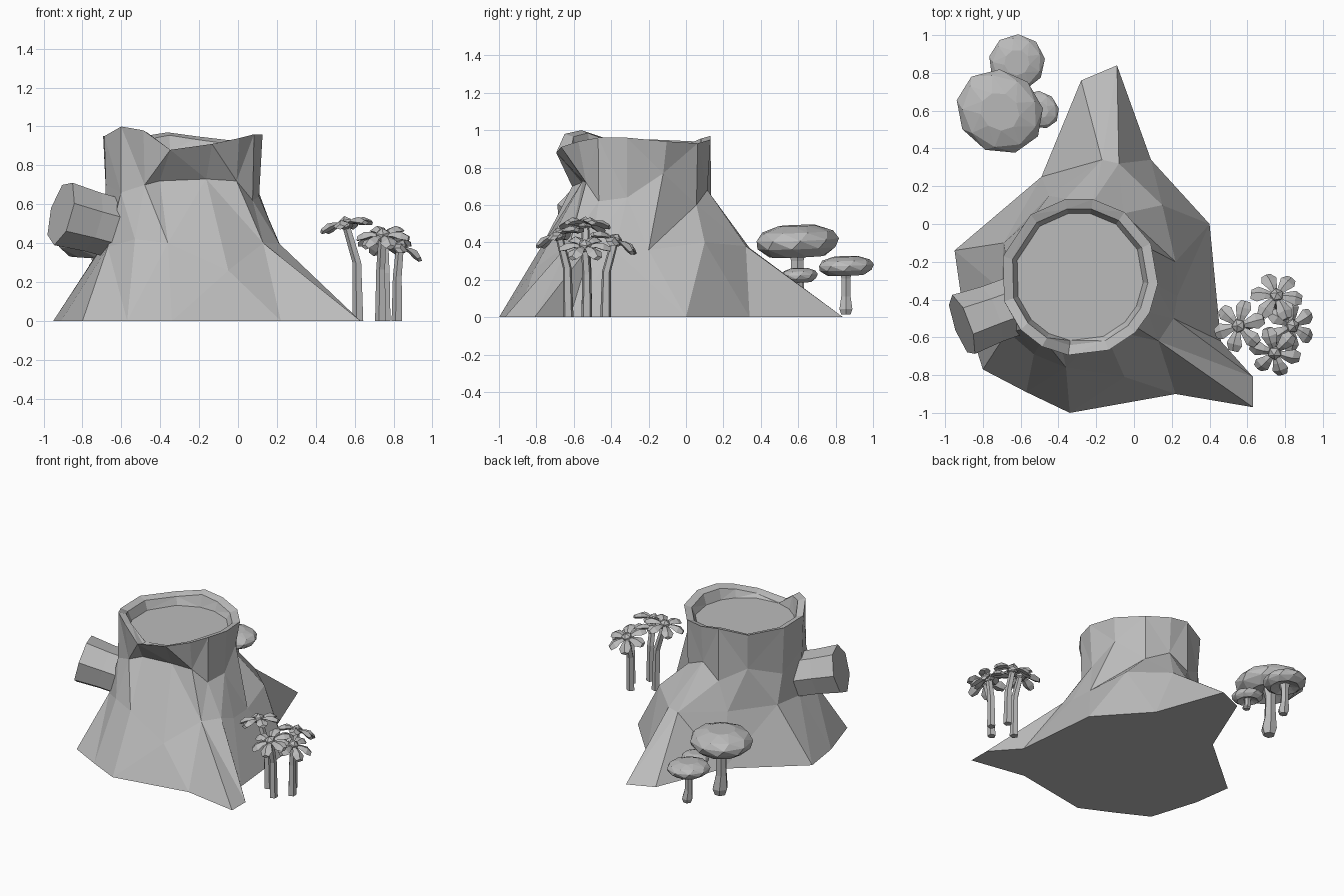
import bpy, bmesh, math
from mathutils import Vector, Matrix

cube = bpy.data.objects.get("Cube")
if cube:
    bpy.data.objects.remove(cube, do_unlink=True)

GREY = (0.5, 0.5, 0.5, 1)
grey = bpy.data.materials.new("plain_grey")
grey.use_nodes = True
grey.diffuse_color = GREY
grey.node_tree.nodes["Principled BSDF"].inputs["Base Color"].default_value = GREY


def finish(name, bm):
    """Turn a bmesh into a flat shaded grey object."""
    bmesh.ops.recalc_face_normals(bm, faces=bm.faces)
    quads = [f for f in bm.faces if len(f.verts) == 4]
    bmesh.ops.triangulate(bm, faces=quads)
    mesh = bpy.data.meshes.new(name)
    bm.to_mesh(mesh)
    bm.free()
    mesh.materials.append(grey)
    obj = bpy.data.objects.new(name, mesh)
    bpy.context.collection.objects.link(obj)


def loft(bm, rings):
    """Bridge equal rings of points and cap both ends."""
    loops = [[bm.verts.new(p) for p in ring] for ring in rings]
    for low, high in zip(loops, loops[1:]):
        count = len(low)
        for i in range(count):
            j = (i + 1) % count
            bm.faces.new((low[i], low[j], high[j], high[i]))
    bm.faces.new(loops[0][::-1])
    bm.faces.new(loops[-1])


def circle(center, axis, radius, sides, turn=0.0, stretch=1.0):
    """Ring of points around an axis."""
    rot = Vector(axis).to_track_quat('Z', 'Y')
    points = []
    for i in range(sides):
        a = turn + math.tau * i / sides
        flat = Vector((radius * math.cos(a), radius * stretch * math.sin(a), 0))
        points.append(Vector(center) + rot @ flat)
    return points


# Stump: root outline, root shoulders, uneven neck, jagged rim, hollow top
roots = [(-.34, -1), (.22, -.9), (.63, -.97), (.63, -.81), (.46, -.62),
         (.4, 0), (.09, .34), (-.09, .84), (-.28, .76), (-.49, .25),
         (-.95, -.14), (-.91, -.42), (-.8, -.77), (-.57, -.89)]
shoulders = [(-.36, -.76, .4), (-.05, -.81, .26), (.13, -.62, .4),
             (.21, -.5, .4), (.23, -.38, .36), (.22, -.2, .36),
             (.15, .1, .4), (-.08, .32, .38), (-.17, .34, .37),
             (-.45, .15, .38), (-.69, -.1, .4), (-.7, -.35, .38),
             (-.67, -.57, .38), (-.53, -.69, .42)]
neck = [(-112, .3, .72), (-65, .3, .73), (-42, .38, .72), (-27, .41, .62),
        (-5, .4, .64), (24, .39, .77), (55, .41, .6), (80, .4, .68),
        (100, .42, .58), (128, .4, .68), (165, .4, .6), (198, .41, .7),
        (222, .42, .66), (240, .38, .7)]
rim = [(-98, .88), (-68, .91), (-45, .94), (-27, .96), (-5, .96), (25, .94),
       (55, .93), (80, .95), (100, .97), (128, .94), (165, .95), (198, .95),
       (222, 1), (242, .98)]
MIDDLE = Vector((-.29, -.28, 0))


def around(angle, radius, z):
    a = math.radians(angle)
    return MIDDLE + Vector((radius * math.cos(a), radius * math.sin(a), z))


bm = bmesh.new()
loft(bm, [[(x, y, 0) for x, y in roots],
          shoulders,
          [around(*point) for point in neck],
          [around(a, .418, z) for a, z in rim],
          [around(a, .365, z - .015) for a, z in rim],
          [around(a, .34, .87) for a, z in rim]])
finish("stump", bm)

# Sawn branch stub, rising outwards and flaring towards its end
bm = bmesh.new()
axis = Vector((-.33, -.12, .09))
start = Vector((-.56, -.41, .46))
loft(bm, [circle(start + axis * t, axis, r, 7, .3)
          for t, r in ((0, .16), (.6, .16), (1.06, .172))])
finish("branch_stub", bm)


# Mushrooms: lathed cap with a hollow underside, plus a flared stem
def mushroom(name, x, y, bottom, top, radius, thick, stem, stretch):
    bm = bmesh.new()
    profile = [(.3, -.8), (.68, -1), (.95, -.72), (1, -.45), (.86, -.2), (.45, 0)]
    lean = Vector((.04, -.03, 1))
    loft(bm, [circle((x, y, top + h * thick), lean, radius * r, 9, .2 * i, stretch)
              for i, (r, h) in enumerate(profile)])
    finish(name + "_cap", bm)
    bm = bmesh.new()
    under = top - thick * .7
    loft(bm, [circle((x + shift, y, bottom + (under - bottom) * t), (0, 0, 1),
                     stem * r, 6)
              for t, r, shift in ((0, .9, .01), (.12, 1.25, .01), (.4, .9, 0),
                                  (.8, .85, 0), (1, 1.3, 0))])
    finish(name + "_stem", bm)


mushroom("large_mushroom", -.71, .595, 0, .49, .215, .165, .045, 1.12)
mushroom("medium_mushroom", -.62, .855, .015, .325, .15, .1, .032, 1)
mushroom("small_mushroom", -.5, .605, .12, .262, .095, .075, .024, 1.15)


# Flowers: bent stem, faceted centre and six blunt chunky petals
def flower(name, foot, head, tilt):
    foot, head = Vector(foot + (0,)), Vector(head)
    bend = foot.lerp(head, .6)
    bend.xy = foot.lerp(head, .1).xy
    bm = bmesh.new()
    loft(bm, [circle(p, (0, 0, 1), r, 5)
              for p, r in ((foot, .03), (bend, .025), (head, .022))])
    finish(name + "_stem", bm)

    bm = bmesh.new()
    up = Vector(tilt).to_track_quat('Z', 'Y').to_matrix().to_4x4()
    place = Matrix.Translation(head) @ up
    bmesh.ops.create_icosphere(bm, subdivisions=1, radius=.04, matrix=place)
    sections = ((.02, .014, 0), (.06, .028, .004), (.1, .043, -.004), (.136, .026, -.018))
    for i in range(6):
        turn = place @ Matrix.Rotation(math.tau * i / 6, 4, 'Z')
        rings = []
        for out, half, z in sections:
            thick = half * .5
            corners = ((-half, z), (0, z - thick), (half, z), (0, z + thick))
            rings.append([turn @ Vector((out, side, h)) for side, h in corners])
        loft(bm, rings)
    finish(name + "_bloom", bm)


flower("left_flower", (.62, -.53), (.555, -.54, .5), (-.2, .05, 1))
flower("back_flower", (.76, -.43), (.755, -.38, .41), (.05, .45, 1))
flower("right_flower", (.82, -.53), (.835, -.54, .38), (.45, 0, 1))
flower("front_flower", (.735, -.63), (.745, -.68, .44), (-.1, -.4, 1))
